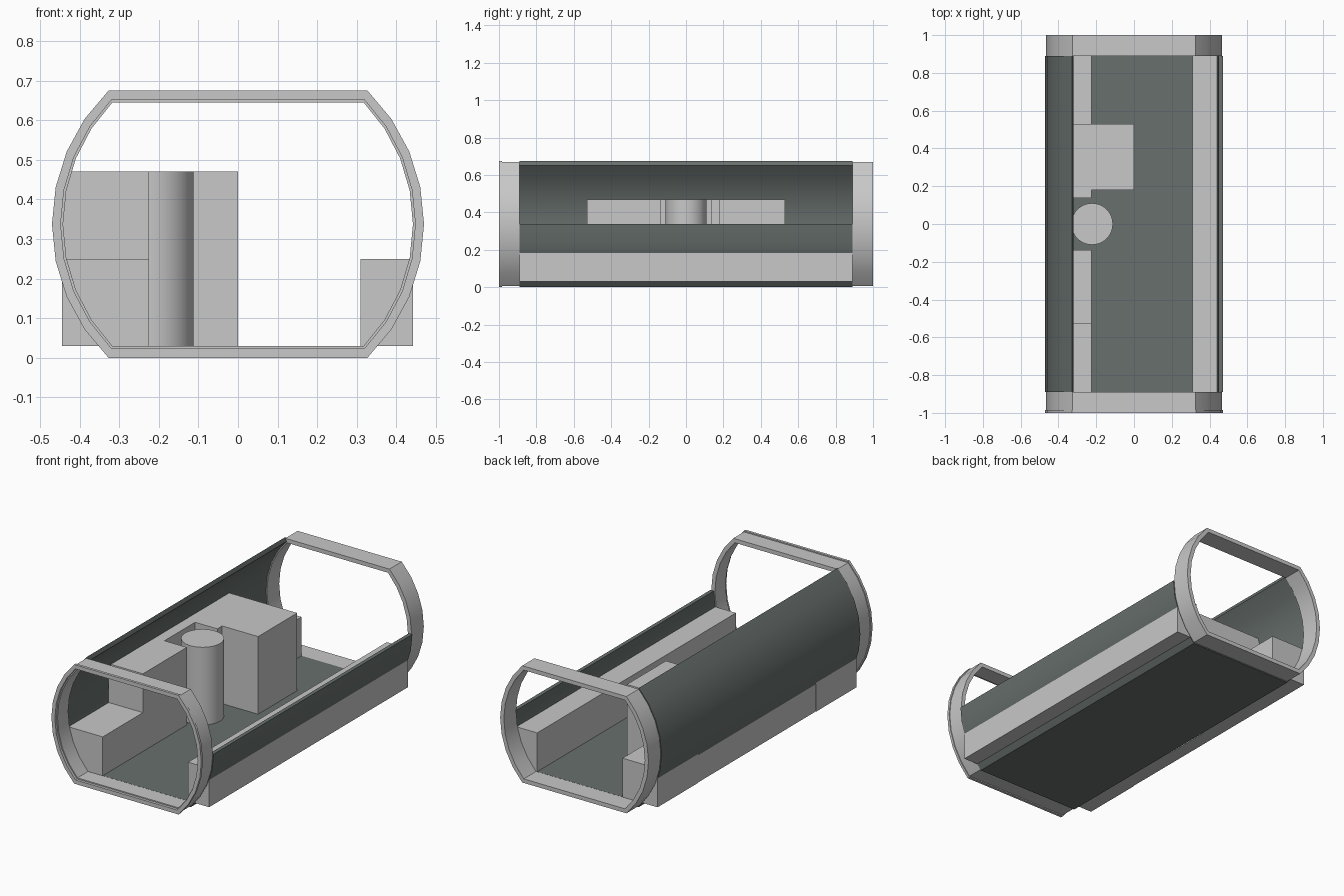
import bpy, bmesh, math

if "Cube" in bpy.data.objects:
    bpy.data.objects.remove(bpy.data.objects["Cube"])

MID = 0.3375          # height of the section centre
SEGS = 8              # facets on each curved side


def material(name, rgb):
    m = bpy.data.materials.new(name)
    m.diffuse_color = (*rgb, 1)
    m.use_nodes = True
    m.node_tree.nodes["Principled BSDF"].inputs["Base Color"].default_value = m.diffuse_color
    return m


LIGHT = material("light_grey", (0.58, 0.58, 0.58))
DARK = material("dark_green_grey", (0.138, 0.162, 0.153))


def finish(name, bm, mat, smooth=False):
    bmesh.ops.recalc_face_normals(bm, faces=bm.faces)
    me = bpy.data.meshes.new(name)
    bm.to_mesh(me)
    bm.free()
    me.materials.append(mat)
    ob = bpy.data.objects.new(name, me)
    bpy.context.collection.objects.link(ob)
    if smooth:
        bpy.ops.object.select_all(action='DESELECT')
        ob.select_set(True)
        bpy.context.view_layer.objects.active = ob
        bpy.ops.object.shade_smooth_by_angle(angle=math.radians(30))
    return ob


def arc(radius, half_height, side, top=1.0):
    """Curved side from the bottom up; top=0 stops at mid height."""
    a = math.asin(half_height / radius)
    n = SEGS if top else SEGS // 2
    return [(side * radius * math.cos(t), MID + radius * math.sin(t))
            for t in (-a + 2 * a * i / SEGS for i in range(n + 1))]


def section(radius, half_height):
    """Closed section: two curved sides joined by flat top and bottom."""
    return arc(radius, half_height, 1) + arc(radius, half_height, -1)[::-1]


def tube(name, outer, inner, y0, y1, mat, closed=True):
    """Extrude the band between two matching profiles along y."""
    bm = bmesh.new()
    loops = [[bm.verts.new((x, y, z)) for x, z in prof]
             for prof, y in ((outer, y0), (outer, y1), (inner, y1), (inner, y0))]
    n = len(outer)
    for k in range(4):
        a, b = loops[k], loops[(k + 1) % 4]
        for i in range(n if closed else n - 1):
            j = (i + 1) % n
            bm.faces.new((a[i], a[j], b[j], b[i]))
    if not closed:
        for i in (0, n - 1):
            bm.faces.new([lp[i] for lp in loops])
    return finish(name, bm, mat, True)


def prism(name, outline, z0, z1, mat):
    """Extrude a plan outline upwards."""
    bm = bmesh.new()
    f = bm.faces.new([bm.verts.new((x, y, z0)) for x, y in outline])
    top = bmesh.ops.extrude_face_region(bm, geom=[f])
    bmesh.ops.translate(bm, vec=(0, 0, z1 - z0),
                        verts=[v for v in top['geom'] if isinstance(v, bmesh.types.BMVert)])
    return finish(name, bm, mat)


def box(name, x0, x1, y0, y1, z0, z1, mat):
    return prism(name, [(x0, y0), (x1, y0), (x1, y1), (x0, y1)], z0, z1, mat)


# End rings, with a slightly larger lip on the front one
RING_OUT, RING_IN = section(0.465, 0.331), section(0.442, 0.308)
LIP_OUT, LIP_IN = section(0.47, MID), section(0.448, 0.3145)
tube("front_ring", RING_OUT, RING_IN, -0.985, -0.89, LIGHT)
tube("front_lip", LIP_OUT, LIP_IN, -1.0, -0.985, LIGHT)
tube("back_ring", RING_OUT, RING_IN, 0.89, 1.0, LIGHT)

# Curved walls: full height on the left, half height on the right
tube("left_wall", arc(0.47, MID, -1), arc(0.448, 0.3145, -1), -0.89, 0.89, DARK, False)
tube("right_wall", arc(0.47, MID, 1, 0), arc(0.448, 0.3145, 1, 0), -0.89, 0.89, DARK, False)

# Floor
box("floor", -0.327, 0.327, -0.89, 0.89, 0.0, 0.03, DARK)

# Long bench on the right, low benches at both ends on the left
box("right_bench", 0.31, 0.442, -0.89, 0.89, 0.03, 0.25, LIGHT)
box("left_front_bench", -0.445, -0.225, -0.89, -0.53, 0.03, 0.25, LIGHT)
box("left_back_bench", -0.445, -0.225, 0.53, 0.89, 0.03, 0.25, LIGHT)

# Tall cabinet with a recess for the column and a wide rear section
prism("tall_cabinet", [(-0.442, -0.53), (-0.225, -0.53), (-0.225, -0.137), (-0.365, -0.137),
                       (-0.365, 0.137), (-0.225, 0.137), (-0.225, 0.18), (0.0, 0.18),
                       (0.0, 0.53), (-0.442, 0.53)], 0.03, 0.47, LIGHT)

# Round column
bm = bmesh.new()
bmesh.ops.create_cone(bm, cap_ends=True, segments=48, radius1=0.11, radius2=0.11, depth=0.44)
bmesh.ops.translate(bm, vec=(-0.222, 0, 0.25), verts=bm.verts)
finish("column", bm, LIGHT, True)
